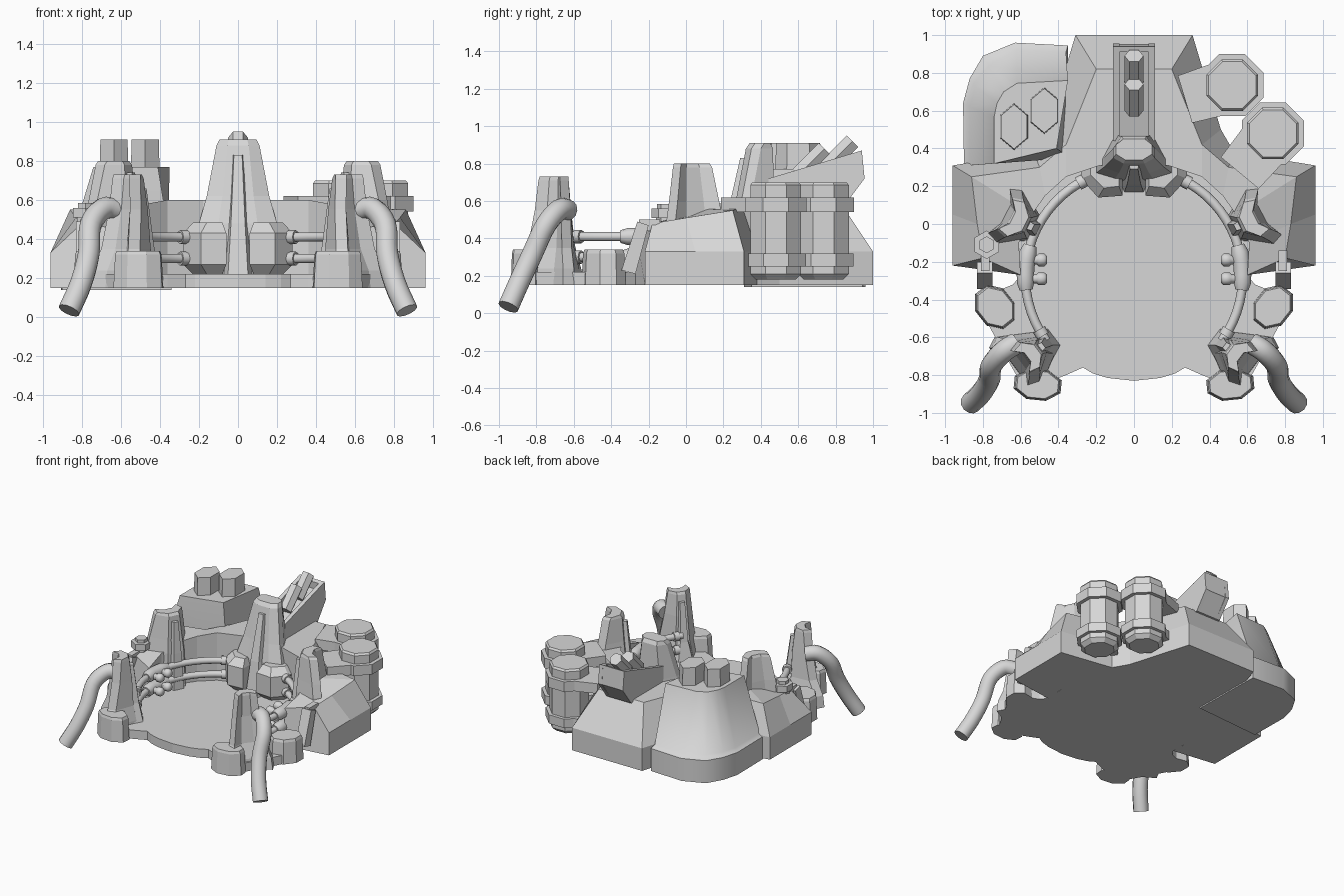
import bpy, bmesh, math
from mathutils import Vector

if "Cube" in bpy.data.objects:
    bpy.data.objects.remove(bpy.data.objects["Cube"])

grey = bpy.data.materials.new("plain grey")
grey.diffuse_color = (0.68, 0.68, 0.68, 1)
grey.use_nodes = True
grey.node_tree.nodes["Principled BSDF"].inputs["Base Color"].default_value = grey.diffuse_color
PIT_Y = -0.28  # centre of the round pit


def loft(name, sections, sx=1, smooth=False):
    """Skin closed rings of points and cap both ends; sx=-1 mirrors in x."""
    bm = bmesh.new()
    rings = [[bm.verts.new((p[0] * sx, p[1], p[2])) for p in s] for s in sections]
    n = len(rings[0])
    for a, b in zip(rings, rings[1:]):
        for i in range(n):
            j = (i + 1) % n
            bm.faces.new((a[i], a[j], b[j], b[i]))
    bm.faces.new(rings[0])
    bm.faces.new(rings[-1])
    bmesh.ops.recalc_face_normals(bm, faces=bm.faces)
    me = bpy.data.meshes.new(name)
    bm.to_mesh(me)
    bm.free()
    me.materials.append(grey)
    ob = bpy.data.objects.new(name, me)
    bpy.context.collection.objects.link(ob)
    if smooth:
        bpy.ops.object.select_all(action='DESELECT')
        ob.select_set(True)
        bpy.context.view_layer.objects.active = ob
        bpy.ops.object.shade_smooth_by_angle(angle=math.radians(50))
    return ob


def flat(outline, z):
    return [(x, y, z) for x, y in outline]


def ngon(cx, cy, rx, ry, n, z, turn=0.0, spin=0.0):
    """Ellipse-like polygon; spin rotates it after stretching."""
    pts = []
    for i in range(n):
        a = turn + math.tau * i / n
        x, y = rx * math.cos(a), ry * math.sin(a)
        pts.append((cx + x * math.cos(spin) - y * math.sin(spin),
                    cy + x * math.sin(spin) + y * math.cos(spin), z))
    return pts


def side_prism(name, profile, x0, x1, sx=1):
    """Extrude a (y, z) profile along x."""
    return loft(name, [[(x, y, z) for y, z in profile] for x in (x0, x1)], sx)


def tube(name, pts, r, n=12, sx=1):
    """Sweep a round section along a path; r may be a list of radii."""
    pts = [Vector(p) for p in pts]
    radii = r if isinstance(r, list) else [r] * len(pts)
    rings, prev = [], None
    for i, p in enumerate(pts):
        t = (pts[min(i + 1, len(pts) - 1)] - pts[max(i - 1, 0)]).normalized()
        # carry the frame along the path so the tube does not twist
        if prev is None:
            prev = t.cross(Vector((0, 0, 1)))
        u = prev = (prev - t * prev.dot(t)).normalized()
        v = t.cross(u)
        rings.append([p + radii[i] * (u * math.cos(math.tau * k / n) + v * math.sin(math.tau * k / n))
                      for k in range(n)])
    return loft(name, rings, sx, True)


def bend(p, steps=4):
    """Smooth path through the given points."""
    p = [Vector(q) for q in p]
    q = [2 * p[0] - p[1]] + p + [2 * p[-1] - p[-2]]
    out = []
    for i in range(1, len(q) - 2):
        a, b, c, d = q[i - 1:i + 3]
        for k in range(steps):
            t = k / steps
            out.append(0.5 * (2 * b + (c - a) * t + (2 * a - 5 * b + 4 * c - d) * t * t
                              + (3 * b - a - 3 * c + d) * t ** 3))
    return out + [p[-1]]


def pylon(name, angle, rows, ridge, swept, sx=1):
    """Tapered claw facing the pit. Rows: z, inner radius, outer radius, half width."""
    a = math.radians(angle)

    def place(u, w, z):
        return (u * math.cos(a) - w * math.sin(a),
                PIT_Y + u * math.sin(a) + w * math.cos(a), z)
    rings = []
    for z, u0, u1, w in rows:
        if swept:  # wings bent away from the pit
            side = [(u0, .4), (u1 - .06, 1), (u1, .85), (u1 - .04, .35)]
        else:
            side = [(u0, .5), (u0 + .03, 1), (u0 + .08, 1), (u1, .6)]
        rings.append([place(u, w * k, z) for u, k in side]
                     + [place(u, -w * k, z) for u, k in reversed(side)])
    loft(name, rings, sx)
    loft(name + "_ridge", [[place(*q, z) for q in
                            ((u, -w * .6), (u, w * .6), (u + .08, w), (u + .08, -w))]
                           for z, u, w in ridge], sx)


# Floor slab with a wavy front edge
half = [(.14, -.815), (.22, -.79), (.27, -.76), (.36, -.80), (.44, -.83), (.6, -.84), (.68, -.7),
        (.80, -.48), (.74, -.36), (.64, -.32), (.6, -.27), (.62, .1), (.45, .35), (.25, .5)]
floor = [(0, -.83)] + half + [(-x, y) for x, y in reversed(half)]
loft("floor_slab", [flat(floor, .15), flat(floor, .22)])

# Horseshoe hull: stations of inner edge, upper rim and lower rim
stations = [((.60, -.27, .45), (.80, -.18, .48), (.96, -.22)),
            ((.61, -.10, .50), (.83, 0, .51), (.96, .05)),
            ((.54, .05, .56), (.86, .25, .55), (.96, .31)),
            ((.47, .15, .58), (.50, .30, .57), (.53, .38)),
            ((.36, .25, .60), (.36, .42, .60), (.46, .50)),
            ((.18, .31, .60), (.20, .82, .60), (.31, 1.0))]
rings = []
for sx, row in ((1, stations), (-1, stations[::-1])):
    for i, t, m in row:
        rings.append([(i[0] * sx, i[1], .15), (i[0] * sx, i[1], i[2]), (t[0] * sx, t[1], t[2]),
                      (m[0] * sx, m[1], .33), (m[0] * sx, m[1], .15)])
loft("hull", rings)

# Central tower
pylon("rear_tower", 90,
      [(.22, .50, .74, .20), (.48, .52, .74, .20), (.62, .55, .75, .16), (.88, .60, .745, .11),
       (.91, .62, .73, .095)],
      [(.22, .45, .085), (.48, .49, .06), (.83, .57, .035)], False)

# Open tray behind the tower with two slanted tubes
side_prism("tray_base", [(.44, .58), (.85, .58), (.95, .72), (.93, .81), (.44, .66)], -.08, .08)
for sx in (1, -1):
    side_prism("tray_wall", [(.44, .58), (.85, .58), (.955, .72), (.94, .87), (.44, .72)],
               .078, .11, sx)
side_prism("tray_end", [(.92, .70), (.952, .72), (.94, .87), (.91, .86)], -.08, .08)
for y, z in ((.60, .74), (.75, .78)):
    tube("slanted_tube", [(0, y, z), (0, y + .14, z + .14)], .05, 6)

for sx in (1, -1):
    # Side and front claws
    pylon("side_claw", 26,
          [(.22, .58, .82, .17), (.50, .60, .80, .165), (.60, .61, .79, .145), (.78, .625, .765, .11),
           (.80, .64, .755, .10)],
          [(.22, .55, .07), (.50, .57, .05), (.74, .595, .03)], True, sx)
    pylon("front_claw", -37,
          [(.15, .57, .84, .19), (.24, .58, .83, .18), (.35, .60, .79, .135), (.55, .61, .76, .105),
           (.71, .63, .75, .085), (.73, .64, .745, .08)],
          [(.22, .53, .09), (.36, .56, .05), (.66, .60, .03)], True, sx)

    # Feet on both sides of the front claw
    for cx, cy, rx, ry, spin in ((.51, -.85, .13, .085, .1), (.735, -.44, .125, .10, .9)):
        loft("foot", [ngon(cx, cy, rx * k, ry * k, 8, z, math.pi / 8, spin)
                      for z, k in ((.15, 1.04), (.32, .97), (.34, .9))], sx)

    # Bent outer pipe
    tube("bent_pipe", bend([(.62, -.63, .55), (.69, -.675, .555), (.755, -.75, .47),
                            (.765, -.82, .32), (.805, -.89, .17), (.865, -.95, .034)]),
         .057, 12, sx)

    # Pipe sockets beside the tower
    sock = [(.06, .15), (.19, .14), (.28, .24), (.28, .34), (.06, .36)]
    inset = [(.08, .20), (.16, .19), (.23, .26), (.23, .34), (.08, .36)]
    loft("pipe_socket", [flat(inset, .22), flat(sock, .27), flat(sock, .43), flat(inset, .485)], sx)

    # Curved rail pipes with sleeves and knobs
    for z in (.30, .41):
        def arc(a0, a1, n, r=.575):
            return [(r * math.cos(math.radians(a0 + (a1 - a0) * k / n)),
                     PIT_Y + r * math.sin(math.radians(a0 + (a1 - a0) * k / n)), z)
                    for k in range(n + 1)]
        tube("rail_pipe", arc(-36, 66, 18), .025, 10, sx)
        tube("rail_sleeve", arc(-7, 17, 6), [.034] + [.046] * 5 + [.034], 12, sx)
        for a in (59, -33):
            tube("rail_collar", arc(a, a + 4, 1), .036, 8, sx)
        for y in (-.19, -.29):
            tube("rail_knob", [(x, y, z) for x in (.57, .515, .505, .475, .46)],
                 [.024, .024, .034, .034, .02], 10, sx)

    # Slanted latch at the front of each side block
    side_prism("latch", [(-.20, .47), (-.26, .49), (-.345, .23), (-.27, .21)], .75, .83, sx)
    side_prism("latch_arm", [(-.14, .44), (-.14, .50), (-.25, .50), (-.25, .44)], .765, .81, sx)

# Twin storage tanks with bands and brackets
for cx, cy, bx, by in ((.52, .735, .27, .66), (.735, .48, .56, .27)):
    rows = [(.18, .115), (.21, .147), (.25, .147), (.25, .175), (.32, .175), (.32, .147),
            (.54, .147), (.54, .178), (.62, .178), (.62, .147), (.685, .147), (.70, .135)]
    loft("tank", [ngon(cx, cy, r, r, 8, z, math.pi / 8) for z, r in rows])
    d = Vector((bx - cx, by - cy)).normalized()
    s = Vector((-d.y, d.x)) * .145
    c, b = Vector((cx, cy)), Vector((bx, by))
    plate = [c + s, b + s * .9, b - s * .9, c - s]
    for z0, z1 in ((.54, .62), (.25, .32)):
        loft("tank_bracket", [flat(plate, z0), flat(plate, z1)])

# Chimney housing: lipped base and tapered body
base = [(-.90, .31), (-.905, .64), (-.87, .77), (-.80, .89), (-.63, .96), (-.35, .945), (-.34, .35)]
step = [(-.87, .31), (-.87, .62), (-.84, .73), (-.77, .84), (-.62, .92), (-.36, .91), (-.34, .35)]
top = [(-.74, .32), (-.74, .57), (-.725, .64), (-.69, .70), (-.62, .745), (-.35, .76), (-.41, .40)]
loft("chimney_housing", [flat(base, .14), flat(base, .32), flat(step, .34), flat(top, .77)],
     smooth=True)
for cx, cy in ((-.635, .515), (-.475, .60)):
    loft("chimney", [ngon(cx, cy, .082 * k, .12 * k, 6, z, math.pi / 2)
                     for z, k in ((.70, 1.05), (.91, .98))])

# Hexagonal valve on the left block
loft("valve", [ngon(-.78, -.11, r, r, 6, z, math.pi / 6) for z, r in
               ((.42, .05), (.51, .05), (.51, .075), (.56, .075), (.56, .045), (.585, .045))])
